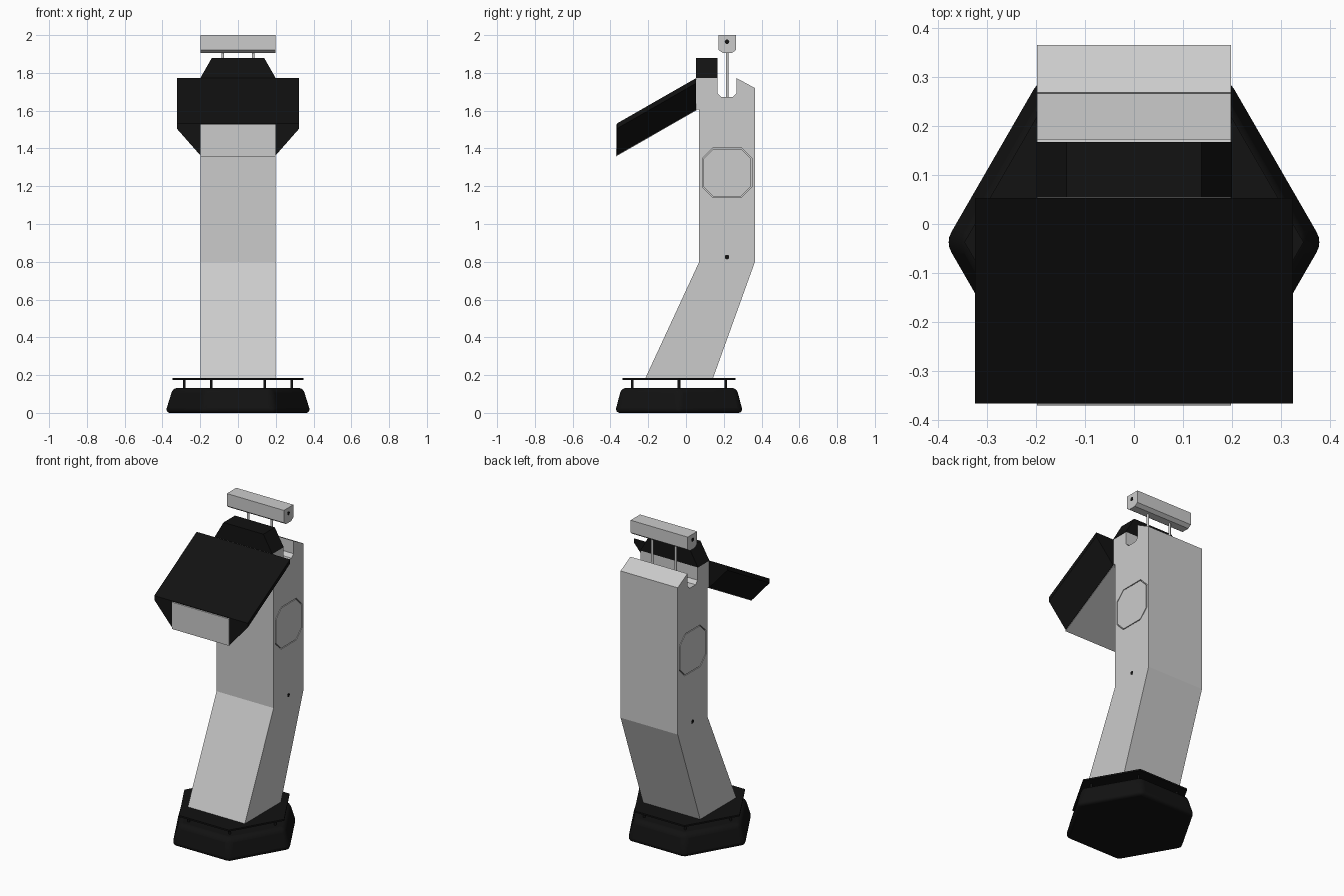
import bpy, bmesh, math
from mathutils import Vector

if "Cube" in bpy.data.objects:
    bpy.data.objects.remove(bpy.data.objects["Cube"])

black = bpy.data.materials.new("black")
black.diffuse_color = (0.006, 0.006, 0.006, 1)
black.use_nodes = True
black.node_tree.nodes["Principled BSDF"].inputs["Base Color"].default_value = black.diffuse_color


def finish(name, bm, mat=None):
    bmesh.ops.recalc_face_normals(bm, faces=bm.faces)
    me = bpy.data.meshes.new(name)
    bm.to_mesh(me)
    bm.free()
    ob = bpy.data.objects.new(name, me)
    bpy.context.collection.objects.link(ob)
    if mat:
        me.materials.append(mat)
    return ob


def prism(name, pts, offset, mat=None):
    """Extrude a planar outline by an offset vector."""
    bm = bmesh.new()
    face = bm.faces.new([bm.verts.new(p) for p in pts])
    ext = bmesh.ops.extrude_face_region(bm, geom=[face], use_keep_orig=True)
    bmesh.ops.translate(bm, vec=Vector(offset),
                        verts=[v for v in ext["geom"] if isinstance(v, bmesh.types.BMVert)])
    return finish(name, bm, mat)


def side_prism(name, yz, x0, x1, mat=None):
    return prism(name, [(x0, y, z) for y, z in yz], (x1 - x0, 0, 0), mat)


def cone(name, sides, r1, r2, z0, z1, x, y, mat=None):
    bm = bmesh.new()
    bmesh.ops.create_cone(bm, cap_ends=True, segments=sides, radius1=r1, radius2=r2, depth=z1 - z0)
    if sides == 6:
        turn = math.radians(30)
        # keep a corner pointing along x
        for v in bm.verts:
            a = math.atan2(v.co.y, v.co.x)
            if abs(math.sin(3 * a)) > 0.5:
                v.co.xy = Vector((math.cos(a + turn), math.sin(a + turn))) * v.co.xy.length
    bmesh.ops.translate(bm, vec=(x, y, (z0 + z1) / 2), verts=bm.verts)
    return finish(name, bm, mat)


def octagon(cy, cz, half, cut):
    h, k = half, half - cut
    return [(cy + a, cz + b) for a, b in
            ((-h, -k), (-k, -h), (k, -h), (h, -k), (h, k), (k, h), (-k, h), (-h, k))]


def circle(cy, cz, r, n=16):
    return [(cy + r * math.cos(i * math.tau / n), cz + r * math.sin(i * math.tau / n)) for i in range(n)]


W, CY = 0.198, -0.037

# Hexagonal foot with rounded edges
foot = cone("base_foot", 6, 0.392, 0.352, 0, 0.132, 0, CY, black)
bev = foot.modifiers.new("round", "BEVEL")
bev.width, bev.segments = 0.026, 4
bpy.context.view_layer.objects.active = foot
foot.select_set(True)
bpy.ops.object.shade_smooth_by_angle(angle=math.radians(35))

# Thin plate on six short pegs
cone("base_plate", 6, 0.346, 0.346, 0.174, 0.184, 0, CY, black)
for i in range(6):
    a = i * math.pi / 3
    cone(f"base_peg_{i}", 12, 0.007, 0.007, 0.12, 0.178,
         0.285 * math.cos(a), CY + 0.285 * math.sin(a), black)

# Bent column with a slot in the top
column = side_prism("column", [
    (-0.215, 0.184), (0.143, 0.184), (0.365, 0.80), (0.365, 1.72), (0.268, 1.772),
    (0.268, 1.692), (0.247, 1.672), (0.188, 1.672), (0.167, 1.692), (0.167, 1.772),
    (0.055, 1.772), (0.055, 1.605), (0.07, 1.605), (0.07, 0.80)], -W, W)

# Octagonal side panels set in shallow pockets, and round side pins
for s, side in ((-1, "left"), (1, "right")):
    cutter = side_prism(f"pocket_cutter_{side}", octagon(0.218, 1.272, 0.131, 0.055), s * 0.186, s * 0.22)
    cutter.hide_render = True
    cutter.hide_set(True)
    mod = column.modifiers.new("pocket", "BOOLEAN")
    mod.operation, mod.object, mod.solver = "DIFFERENCE", cutter, "EXACT"
    side_prism(f"side_panel_{side}", octagon(0.218, 1.272, 0.126, 0.053), s * 0.184, s * W)
    side_prism(f"side_pin_{side}", circle(0.217, 0.825, 0.012), s * 0.19, s * 0.199, black)
    side_prism(f"bar_pin_{side}", circle(0.217, 1.965, 0.012), s * 0.19, s * 0.199, black)

# Sloped head: grey core in a black hood
side_prism("head_core", [(-0.37, 1.358), (-0.37, 1.526), (0.056, 1.766), (0.056, 1.602)], -W, W)
prism("head_hood", [(x, -0.366, z) for x, z in (
    (-0.324, 1.532), (0.324, 1.532), (0.324, 1.505), (0.2, 1.364), (-0.2, 1.364), (-0.324, 1.505))],
    (0, 0.419, 0.24), black)

# Black crown above the head
prism("crown", [(x, 0.054, z) for x, z in ((-0.2, 1.772), (0.2, 1.772), (0.138, 1.88), (-0.138, 1.88))],
      (0, 0.113, 0), black)

# Top bar on two rods
side_prism("top_bar", [(0.172, 2.0), (0.266, 2.0), (0.266, 1.922), (0.244, 1.906),
                       (0.194, 1.906), (0.172, 1.922)], -W, W)
for s, side in ((-1, "left"), (1, "right")):
    cone(f"bar_rod_{side}", 12, 0.007, 0.007, 1.66, 1.92, s * 0.081, 0.218)
